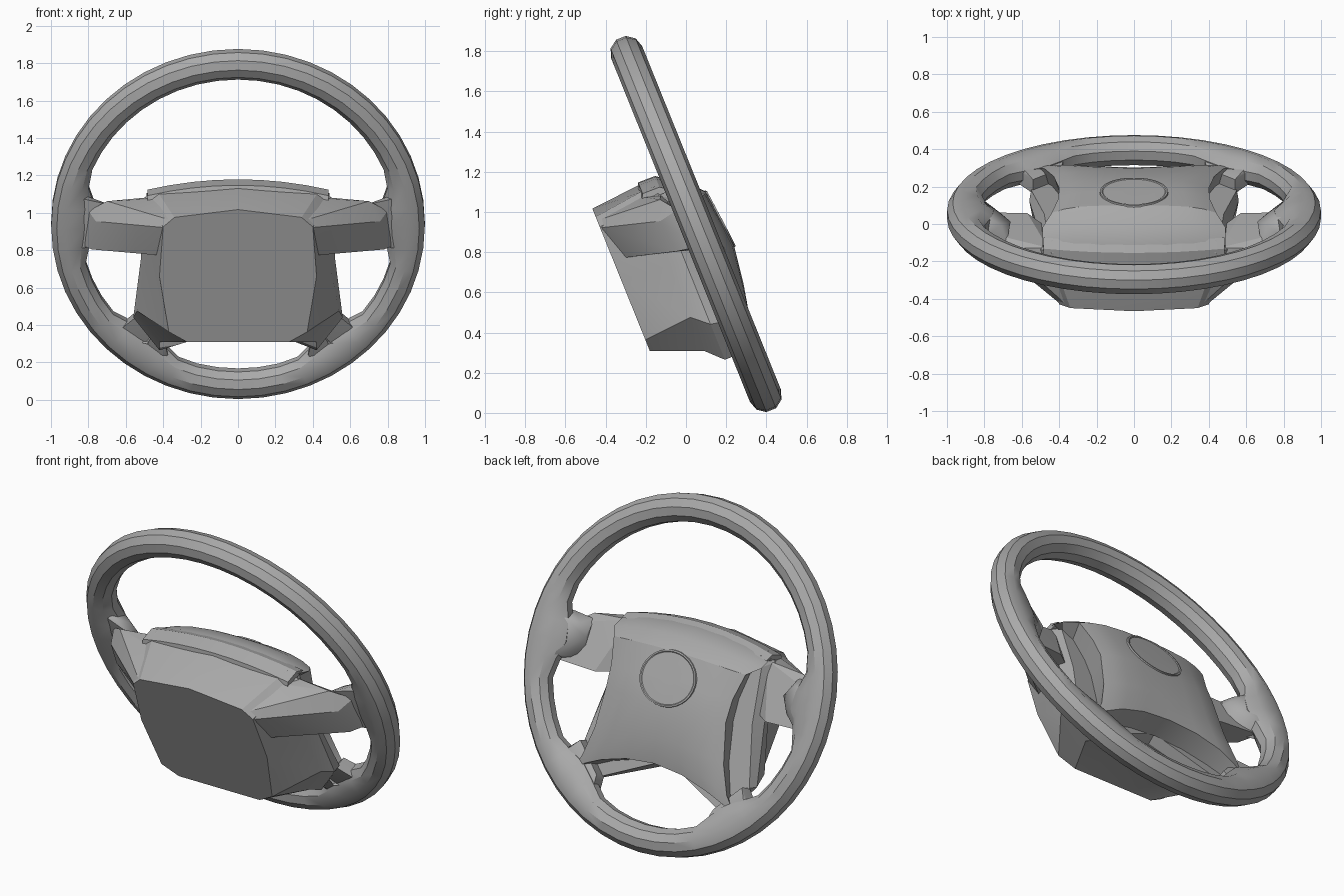
import bpy, bmesh, math
from mathutils import Matrix, Vector

if "Cube" in bpy.data.objects:
    bpy.data.objects.remove(bpy.data.objects["Cube"])

# Wheel frame: x across, y up along the wheel plane, z towards the driver
TILT = math.radians(22)
S, C = math.sin(TILT), math.cos(TILT)
FRAME = Matrix(((1, 0, 0, 0), (0, -S, C, 0.05), (0, C, S, 0.94), (0, 0, 0, 1)))

grey = bpy.data.materials.new("mid_grey")
grey.diffuse_color = (0.4, 0.4, 0.4, 1)
grey.use_nodes = True
grey.node_tree.nodes["Principled BSDF"].inputs["Base Color"].default_value = grey.diffuse_color


def finish(name, bm, angle=30):
    bm.transform(FRAME)
    bmesh.ops.recalc_face_normals(bm, faces=bm.faces)
    me = bpy.data.meshes.new(name)
    bm.to_mesh(me)
    bm.free()
    me.materials.append(grey)
    ob = bpy.data.objects.new(name, me)
    bpy.context.collection.objects.link(ob)
    bpy.ops.object.select_all(action='DESELECT')
    ob.select_set(True)
    bpy.context.view_layer.objects.active = ob
    bpy.ops.object.shade_smooth_by_angle(angle=math.radians(angle))
    return ob


def hull(name, points, side, angle=30):
    bm = bmesh.new()
    for x, y, z in points:
        bm.verts.new((x * side, y, z))
    bmesh.ops.convex_hull(bm, input=bm.verts)
    bmesh.ops.delete(bm, geom=[v for v in bm.verts if not v.link_faces], context='VERTS')
    finish(name, bm, angle)


def bridge(bm, loops, closed=True):
    for p, q in zip(loops, loops[1:]):
        for j in range(len(p) if closed else len(p) - 1):
            k = (j + 1) % len(p)
            bm.faces.new((p[j], p[k], q[k], q[j]))


def bump(a, centre, width):
    d = abs(math.degrees(a) - centre) / width
    return (1 - d * d) ** 2 if d < 1 else 0


# Rim: ring swelling inwards where the four spokes join
bm = bmesh.new()
N, M = 48, 10
rings = []
for i in range(N):
    a = 2 * math.pi * i / N
    side = math.atan2(math.sin(a), abs(math.cos(a)))
    swell = 0.10 * bump(side, 2, 17) + 0.07 * bump(side, -53, 17)
    ring = []
    for j in range(M):
        t = 2 * math.pi * (j + 0.5) / M
        r = 0.921 + 0.082 * math.cos(t) - swell * max(0, -math.cos(t))
        ring.append(bm.verts.new((r * math.cos(a), r * math.sin(a), 0.083 * math.sin(t))))
    rings.append(ring)
bridge(bm, rings + rings[:1])
finish("rim", bm, 33)

# Rear shroud: lofted half outlines, mirrored, from the flat rear face forward
levels = [
    (-0.45, [(0, .265), (.34, .22), (.40, .165), (.42, -.12), (.37, -.44), (.27, -.5), (0, -.5)]),
    (-0.20, [(0, .285), (.42, .25), (.48, .21), (.49, -.14), (.54, -.42), (.42, -.60), (0, -.51)]),
    (-0.12, [(0, .285), (.44, .25), (.50, .20), (.52, -.16), (.56, -.49), (.42, -.68), (0, -.50)]),
    (-0.06, [(0, .26), (.44, .22), (.46, .16), (.48, -.16), (.55, -.50), (.42, -.68), (0, -.48)]),
]
bm = bmesh.new()
loops = [[bm.verts.new((x, y, z)) for x, y in half + [(-x, y) for x, y in half[-2:0:-1]]]
         for z, half in levels]
bridge(bm, loops)
bm.faces.new(loops[0])
bm.faces.new(loops[-1])
finish("rear_shroud", bm, 25)

# Driver pad: curved grid with side walls, flared legs and an arched lower edge
rows = [  # y, z, half width, y drop at the sides, z drop at the sides
    (.285, -.12, .48, .06, .0), (.27, -.05, .49, .06, .03),
    (.21, .04, .49, .05, .05), (.13, .105, .44, .02, .05), (-.04, .125, .405, 0, .05),
    (-.17, .135, .40, .0, .05), (-.35, .11, .43, .05, .05), (-.44, .09, .48, .12, .05),
    (-.50, .07, .53, .15, .06), (-.50, -.06, .53, .16, .0)]
cols = [-1, -.85, -.65, -.35, 0, .35, .65, .85, 1]
bm = bmesh.new()
grid = []
for y, z, w, dy, dz in rows:
    line = [bm.verts.new((t * w, y - dy * t * t, z - dz * t ** 4)) for t in cols]
    low = min(z - dz, -.08)
    wall = [bm.verts.new((s * (w - .05), y - dy, low)) for s in (-1, 1)]
    grid.append([wall[0]] + line + [wall[1]])
bridge(bm, grid, closed=False)
finish("driver_pad", bm, 28)


# Blank oval emblem plate following the pad surface
def pad_height(x, y):
    for a, b in zip(rows, rows[1:]):
        if b[0] <= y <= a[0]:
            f = (a[0] - y) / (a[0] - b[0])
            return a[1] + f * (b[1] - a[1]) - .05 * (x / .41) ** 4
    return .12


bm = bmesh.new()
loops = []
for r, lift in [(1, -.008), (.98, .007), (.93, .007), (.90, .003), (.6, .003), (.3, .003)]:
    loop = []
    for i in range(32):
        x = .185 * r * math.cos(i * math.pi / 16)
        y = -.02 + .16 * r * math.sin(i * math.pi / 16)
        loop.append(bm.verts.new((x, y, pad_height(x, y) + lift)))
    loops.append(loop)
bridge(bm, loops)
bm.faces.new(loops[-1])
finish("emblem_plate", bm)

for side, tag in ((1, "right"), (-1, "left")):
    # Swept arm from the shroud to the rim
    hull("arm_" + tag, [
        (.36, .20, -.44), (.40, .16, -.445), (.41, -.02, -.40), (.42, .23, -.22),
        (.50, .215, -.18), (.70, .18, -.12), (.76, .08, -.16), (.78, -.09, -.14),
        (.84, -.11, -.03), (.80, .10, -.06), (.42, -.08, -.14), (.57, -.12, -.04),
        (.46, .20, -.11)], side, 25)
    # Rounded stub between the rim and the arm
    hull("upper_spoke_" + tag, [
        (.91, .18, .02), (.91, .18, -.04), (.91, -.13, .02), (.91, -.13, -.04),
        (.79, .13, .04), (.79, -.08, .04), (.78, .17, -.05), (.78, -.10, -.07),
        (.71, .12, -.01), (.71, -.04, -.01), (.68, .15, -.10), (.69, -.08, -.11),
        (.66, .05, -.02)], side, 50)
    # Lower spoke joining the pad leg to the rim
    hull("lower_spoke_" + tag, [
        (.66, -.62, .03), (.66, -.62, -.04), (.42, -.80, .03), (.42, -.80, -.04),
        (.585, -.56, .03), (.585, -.56, -.05), (.375, -.735, .03), (.375, -.735, -.05),
        (.54, -.50, .0), (.54, -.50, -.08), (.39, -.66, .0), (.39, -.66, -.08)], side, 50)

# Hood over the instrument side of the pad
bm = bmesh.new()
section = [(.262, -.21), (.30, -.19), (.298, -.10), (.262, -.05)]
lines = []
for i in range(9):
    t = i / 4 - 1
    lines.append([bm.verts.new((.485 * t, y - .06 * t * t, z)) for y, z in section])
bridge(bm, lines)
bm.faces.new(lines[0])
bm.faces.new(lines[-1])
finish("top_hood", bm)
